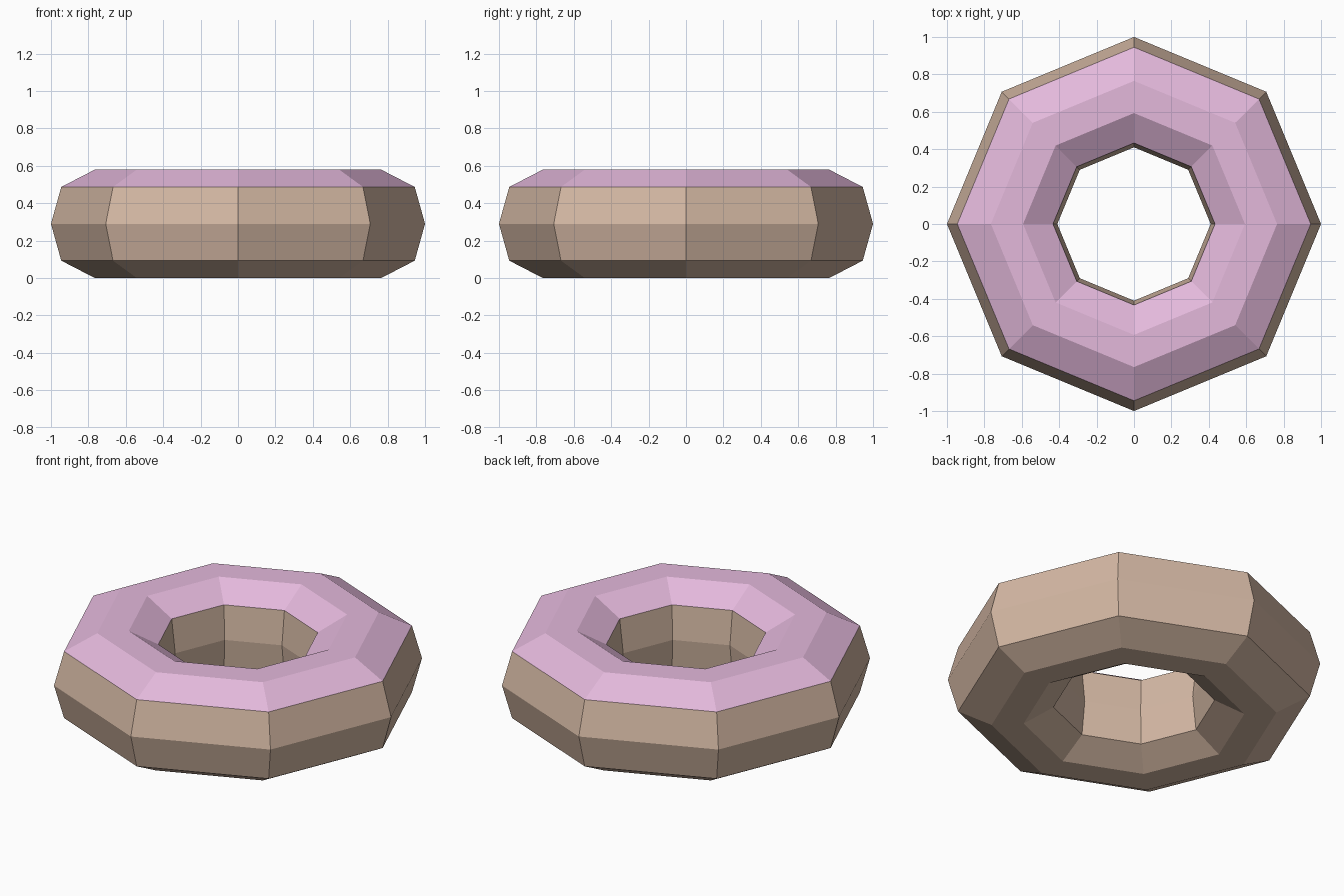
import bpy
import bmesh
from math import cos, sin, tau

cube = bpy.data.objects.get("Cube")
if cube:
    bpy.data.objects.remove(cube, do_unlink=True)


def material(name, color):
    mat = bpy.data.materials.new(name)
    mat.use_nodes = True
    mat.diffuse_color = color
    bsdf = next(n for n in mat.node_tree.nodes if n.type == 'BSDF_PRINCIPLED')
    bsdf.inputs["Base Color"].default_value = color
    return mat


dough = material("baked dough", (0.66, 0.48, 0.37, 1))
icing = material("pink icing", (0.77, 0.48, 0.71, 1))

SIDES = 8
MID = 0.29
ICING_EDGE = 0.48

# Upper half of the cross-section as (radius, height above middle), outside to inside
upper = [(1.0, 0), (0.945, 0.197), (0.765, 0.29), (0.593, 0.29), (0.433, 0.197), (0.41, 0)]
lower = [(r, -h) for r, h in reversed(upper[1:-1])]
profile = upper + lower


def ring_body(name):
    bm = bmesh.new()
    rings = []
    for i in range(SIDES):
        a = tau * i / SIDES
        rings.append([bm.verts.new((r * cos(a), r * sin(a), MID + h)) for r, h in profile])
    n = len(profile)
    for i in range(SIDES):
        here, there = rings[i], rings[(i + 1) % SIDES]
        for j in range(n):
            k = (j + 1) % n
            face = bm.faces.new((here[j], there[j], there[k], here[k]))
            # Icing covers every face lying wholly above its lower edge
            face.material_index = int(min(v.co.z for v in face.verts) > ICING_EDGE)
    bmesh.ops.recalc_face_normals(bm, faces=bm.faces)
    mesh = bpy.data.meshes.new(name)
    bm.to_mesh(mesh)
    bm.free()
    mesh.materials.append(dough)
    mesh.materials.append(icing)
    obj = bpy.data.objects.new(name, mesh)
    bpy.context.collection.objects.link(obj)
    return obj


ring_body("iced_doughnut")
